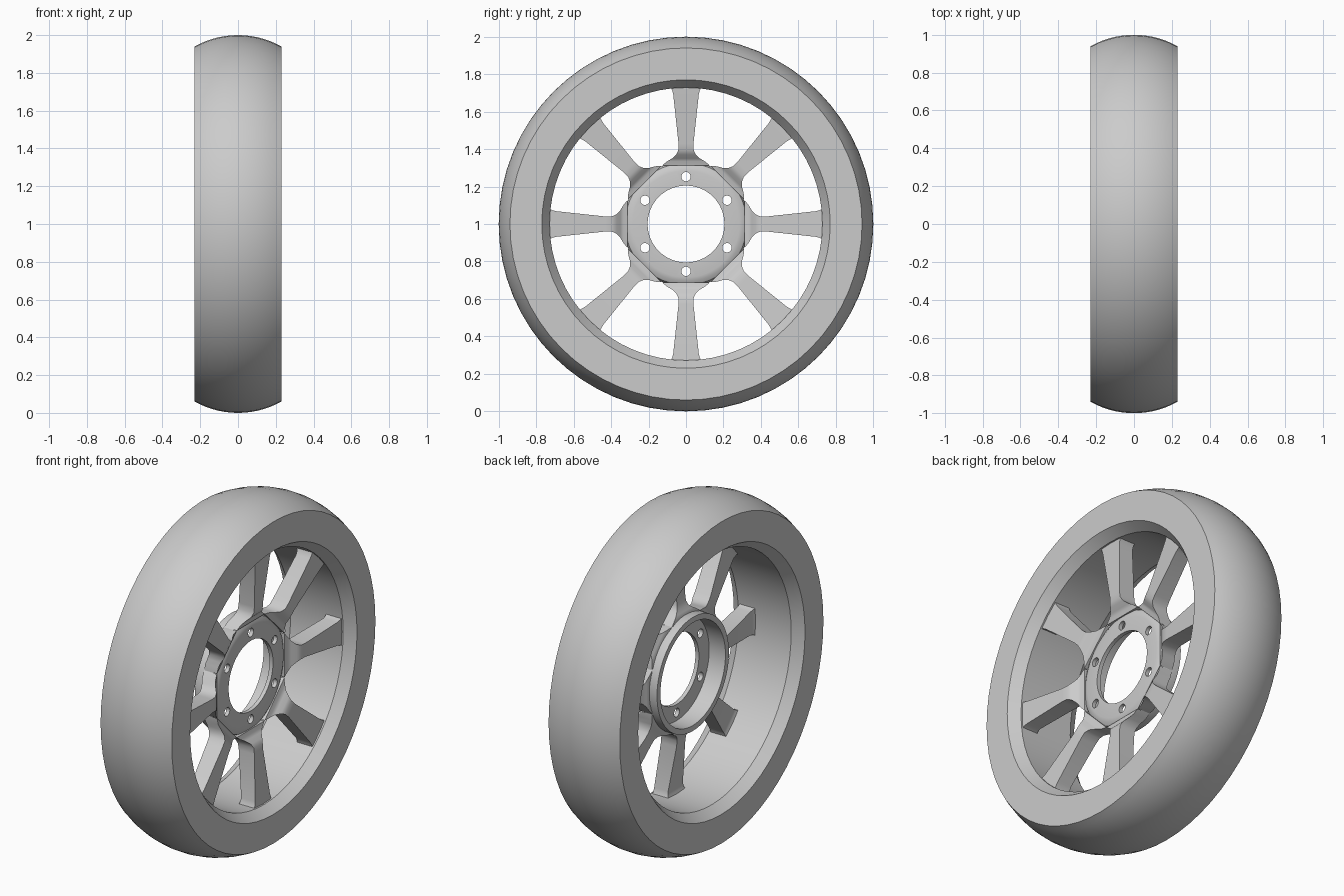
import bpy, bmesh
from math import sin, cos, pi, sqrt, radians
from mathutils import Matrix

cube = bpy.data.objects.get("Cube")
if cube:
    bpy.data.objects.remove(cube, do_unlink=True)

AXLE = Matrix.Translation((0, 0, 1))
HALF = 0.23            # half the tyre width
SPOKES, BOLTS, SEG = 8, 6, 64

grey = bpy.data.materials.new("plain_grey")
grey.use_nodes = True
grey.diffuse_color = (0.6, 0.6, 0.6, 1)
grey.node_tree.nodes["Principled BSDF"].inputs["Base Color"].default_value = (0.6, 0.6, 0.6, 1)


def finish(name, bm, angle=30):
    """Turn a bmesh into a named, shaded object on the axle."""
    bmesh.ops.recalc_face_normals(bm, faces=bm.faces)
    bm.transform(AXLE)
    mesh = bpy.data.meshes.new(name)
    bm.to_mesh(mesh)
    bm.free()
    mesh.materials.append(grey)
    obj = bpy.data.objects.new(name, mesh)
    bpy.context.collection.objects.link(obj)
    shade(obj, angle)
    return obj


def shade(obj, angle=30):
    bpy.ops.object.select_all(action='DESELECT')
    obj.select_set(True)
    bpy.context.view_layer.objects.active = obj
    bpy.ops.object.shade_smooth_by_angle(angle=radians(angle))


def bridge(bm, a, b):
    """Join two closed loops of equal length with quads."""
    n = len(a)
    for i in range(n):
        j = (i + 1) % n
        bm.faces.new((a[i], a[j], b[j], b[i]))


def revolve(name, profile, angle=30):
    """Spin a closed (x, radius) profile around the x axis."""
    bm = bmesh.new()
    rings = []
    for k in range(SEG):
        t = 2 * pi * k / SEG
        rings.append([bm.verts.new((x, r * sin(t), r * cos(t))) for x, r in profile])
    for k in range(SEG):
        bridge(bm, rings[k], rings[(k + 1) % SEG])
    return finish(name, bm, angle)


# Tyre: crowned tread and flat side walls
EDGE, CROWN = 0.94, 0.47
steps = 14
tread = []
for i in range(steps + 1):
    x = -HALF + 2 * HALF * i / steps
    tread.append((x, 1 - CROWN + sqrt(CROWN ** 2 - x * x)))
revolve("tyre", tread + [(HALF, EDGE - 0.001), (HALF, 0.79), (-HALF, 0.79), (-HALF, EDGE - 0.001)])

# Rim: barrel with a bevelled lip on each side
revolve("rim", [(-HALF, 0.79), (HALF, 0.79), (HALF, 0.77),
                (0.18, 0.735), (0.17, 0.728), (-0.17, 0.728), (-0.18, 0.735), (-HALF, 0.77)])

# Hub: bolt flange in front, open cup behind
hub = revolve("hub", [(0.06, 0.205), (0.083, 0.205), (0.083, 0.285), (0.079, 0.305),
                      (0.068, 0.325), (0.045, 0.335), (-0.045, 0.332),
                      (-0.045, 0.30), (0.06, 0.30)])

# Bolt holes through the flange
bm = bmesh.new()
for k in range(BOLTS):
    place = (Matrix.Rotation(2 * pi * k / BOLTS, 4, 'X')
             @ Matrix.Translation((0.07, 0, 0.253)) @ Matrix.Rotation(pi / 2, 4, 'Y'))
    bmesh.ops.create_cone(bm, cap_ends=True, segments=20, radius1=0.025,
                          radius2=0.025, depth=0.1, matrix=place)
cutter = finish("bolt_hole_cutter", bm)
cutter.hide_render = True
cut = hub.modifiers.new("bolt_holes", 'BOOLEAN')
cut.operation, cut.solver, cut.object = 'DIFFERENCE', 'EXACT', cutter
bpy.context.view_layer.objects.active = hub
bpy.ops.object.modifier_apply(modifier=cut.name)
bpy.data.objects.remove(cutter, do_unlink=True)
shade(hub)

# Spokes: lofted boxes flaring into hub and rim (radius, half width, back x, front x)
sections = [
    (0.312, 0.128, 0.000, 0.082),
    (0.335, 0.100, 0.004, 0.088),
    (0.350, 0.074, 0.012, 0.100),
    (0.370, 0.052, 0.022, 0.120),
    (0.395, 0.041, 0.029, 0.131),
    (0.430, 0.040, 0.033, 0.134),
    (0.690, 0.068, 0.068, 0.158),
    (0.715, 0.074, 0.065, 0.160),
    (0.740, 0.088, 0.055, 0.162),
]
bm = bmesh.new()
for k in range(SPOKES):
    turn = Matrix.Rotation(2 * pi * k / SPOKES, 4, 'X')
    loops = []
    for r, w, back, front in sections:
        corners = ((back, -w, r), (front, -w, r), (front, w, r), (back, w, r))
        loops.append([bm.verts.new((turn @ Matrix.Translation(c)).translation) for c in corners])
    for a, b in zip(loops, loops[1:]):
        bridge(bm, a, b)
    bm.faces.new(loops[0])
    bm.faces.new(loops[-1])
finish("spokes", bm, 40)
